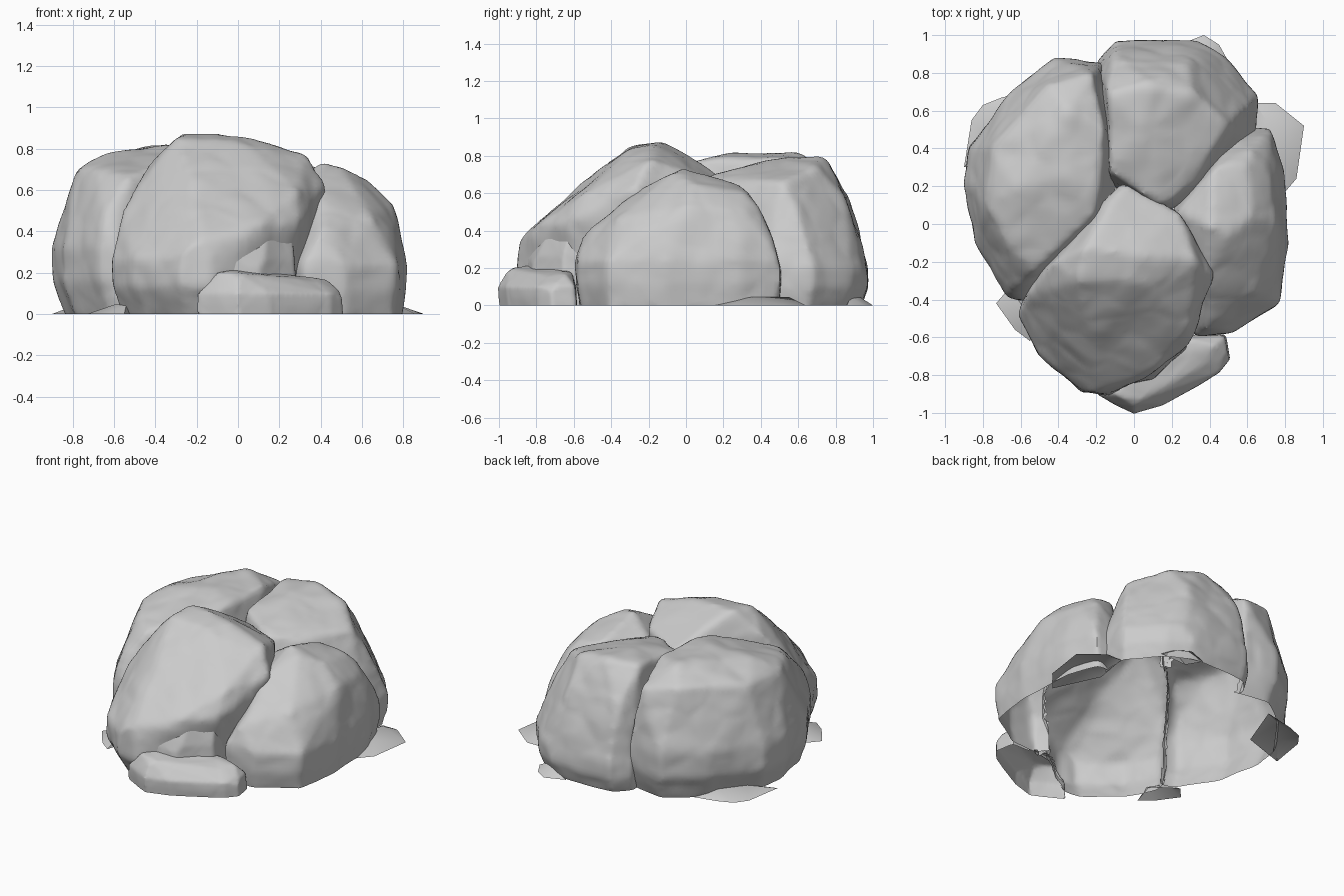
import bpy, bmesh, math, random
from mathutils import Vector, noise
from mathutils.bvhtree import BVHTree

cube = bpy.data.objects.get("Cube")
if cube:
    bpy.data.objects.remove(cube)

random.seed(4)

stone = bpy.data.materials.new("grey_stone")
stone.use_nodes = True
GREY = (.6, .6, .6, 1)
stone.diffuse_color = GREY
stone.node_tree.nodes["Principled BSDF"].inputs["Base Color"].default_value = GREY


def hull_mesh(points):
    """Convex block around the given points."""
    bm = bmesh.new()
    for p in points:
        bm.verts.new(p)
    res = bmesh.ops.convex_hull(bm, input=bm.verts[:])
    loose = [g for g in res["geom_interior"] if isinstance(g, bmesh.types.BMVert)]
    bmesh.ops.delete(bm, geom=loose, context="VERTS")
    return bm


def chisel(bm, cuts, depth):
    """Strike random flat facets off the corners of a block."""
    for _ in range(cuts):
        n = Vector([random.gauss(0, 1) for _ in range(3)]).normalized()
        n.z = abs(n.z)
        far = max(bm.verts, key=lambda v: v.co.dot(n)).co
        point = far - n * depth * random.uniform(.4, 1)
        geom = bm.verts[:] + bm.edges[:] + bm.faces[:]
        cut = bmesh.ops.bisect_plane(bm, geom=geom, plane_co=point, plane_no=n, clear_outer=True)
        rim = [e for e in cut["geom_cut"] if isinstance(e, bmesh.types.BMEdge)]
        bmesh.ops.contextual_create(bm, geom=rim)


def rock(name, outline, waist, crown, cuts=8, depth=.016, voxel=.024, rough=.012, foot=.95):
    """Boulder: a footprint that swells to its waist, closed by crown points."""
    points = [Vector(p) for p in crown]
    for p in outline:
        p = Vector(p).to_3d()
        points.append(p + Vector((0, 0, waist)))
        points.append(p + Vector((0, 0, waist * .5)))
        points.append(p * foot - Vector((0, 0, .03)))
    bm = hull_mesh(points)
    chisel(bm, cuts, depth)
    mesh = bpy.data.meshes.new(name)
    bm.to_mesh(mesh)
    bm.free()
    obj = bpy.data.objects.new(name, mesh)
    bpy.context.collection.objects.link(obj)

    # even surface with slightly worn edges
    remesh = obj.modifiers.new("even", "REMESH")
    remesh.mode = "VOXEL"
    remesh.voxel_size = voxel
    worn = obj.modifiers.new("worn", "SMOOTH")
    worn.factor = .5
    worn.iterations = 3
    graph = bpy.context.evaluated_depsgraph_get()
    worn_mesh = bpy.data.meshes.new_from_object(obj.evaluated_get(graph))
    obj.modifiers.clear()
    obj.data = worn_mesh

    # broad dents and small chips, then trim to the ground
    bm = bmesh.new()
    bm.from_mesh(worn_mesh)
    bm.normal_update()
    shift = Vector((len(name), waist * 9, 0))
    moves = []
    for v in bm.verts:
        p = v.co + shift
        bump = noise.noise(p * 4) + .15 * noise.noise(p * 11)
        chip = noise.voronoi(p * 5)[0]
        moves.append(v.normal * rough * (bump + .8 * (chip[1] - chip[0]) - .1))
    for v, m in zip(bm.verts, moves):
        v.co += m
    geom = bm.verts[:] + bm.edges[:] + bm.faces[:]
    bmesh.ops.bisect_plane(bm, geom=geom, plane_co=(0, 0, 0), plane_no=(0, 0, -1), clear_outer=True)
    bm.to_mesh(worn_mesh)
    bm.free()
    worn_mesh.materials.clear()
    worn_mesh.materials.append(stone)
    return obj


# four large boulders leaning together
front_boulder = rock("front_boulder", [
    (-.05, .2), (.22, .06), (.3, -.2), (.26, -.56), (.0, -.82), (-.14, -.9),
    (-.28, -.89), (-.5, -.7), (-.62, -.48), (-.56, -.28), (-.4, -.16)], .27, [
    (-.06, .22, .67), (.24, .06, .69), (-.26, -.12, .875), (.0, -.16, .86),
    (-.3, -.3, .85), (.02, -.3, .835), (.33, -.2, .78), (.43, -.27, .62),
    (-.43, -.2, .73), (-.57, -.38, .48), (.29, -.55, .59), (-.2, -.62, .61),
    (.08, -.81, .42), (.29, -.64, .44), (-.2, -.89, .37), (.37, -.42, .47)], foot=.9)

right_boulder = rock("right_boulder", [
    (-.16, .85), (-.42, .88), (-.66, .69), (-.87, .4), (-.9, .2), (-.84, -.1),
    (-.67, -.38), (-.58, -.41), (-.34, -.2), (-.07, .18), (-.1, .6)], .32, [
    (-.22, .8, .69), (-.45, .74, .73), (-.75, .4, .7), (-.78, .1, .71),
    (-.67, -.1, .7), (-.52, -.24, .66), (-.2, .05, .78), (-.15, .5, .79),
    (-.35, .25, .81), (-.35, .6, .815), (-.62, .2, .78), (-.85, .2, .5), (-.64, -.36, .48)], foot=.92)

back_boulder = rock("back_boulder", [
    (-.2, .86), (-.1, .97), (.33, .97), (.48, .88), (.66, .68), (.64, .44),
    (.4, .14), (.2, .02), (-.15, .18), (-.17, .5)], .2, [
    (-.14, .7, .785), (.1, .75, .79), (.32, .69, .75), (.5, .52, .66),
    (.3, .2, .67), (.15, .1, .68), (-.13, .28, .73), (.03, .5, .79),
    (-.1, .87, .6), (.28, .85, .57), (.57, .6, .48)])

left_boulder = rock("left_boulder", [
    (.72, .51), (.79, .3), (.82, -.1), (.77, -.42), (.52, -.58), (.32, -.59),
    (.18, -.3), (.15, .1), (.36, .3), (.6, .51)], .24, [
    (.4, -.02, .73), (.5, -.06, .71), (.63, .05, .65), (.75, .0, .53),
    (.38, -.25, .62), (.45, -.4, .5), (.65, -.36, .46), (.42, .3, .65),
    (.6, .36, .6), (.72, .3, .5), (.4, -.54, .4), (.78, .0, .38), (.24, .06, .62)], foot=.97)

# smaller broken blocks at the front
front_slab = rock("front_slab", [
    (-.2, -.9), (.0, -1.01), (.16, -.96), (.45, -.79), (.51, -.72), (.49, -.59),
    (.28, -.59), (-.05, -.75)], .1, [
    (-.1, -.9, .2), (.0, -.95, .2), (.38, -.74, .16), (.43, -.64, .17),
    (.28, -.61, .18), (-.02, -.78, .22)], cuts=4, depth=.015, voxel=.014, rough=.008, foot=.99)

lower_ledge = rock("lower_ledge", [
    (-.1, -.86), (.1, -.82), (.28, -.66), (.27, -.5), (-.1, -.5)], .26, [
    (-.06, -.82, .41), (.12, -.76, .41), (.26, -.62, .4), (.25, -.5, .4), (-.1, -.5, .42)],
    cuts=3, depth=.02, voxel=.014, rough=.01)

boulders = [front_boulder, right_boulder, back_boulder, left_boulder, front_slab, lower_ledge]


# thin flakes of stone lying around the base
def flake(name, outline, inner):
    bm = hull_mesh([(x, y, 0) for x, y in outline] + [(x, y, .045) for x, y in inner])
    low = [f for f in bm.faces if f.normal.z < -.9]
    bmesh.ops.delete(bm, geom=low, context="FACES")
    mesh = bpy.data.meshes.new(name)
    bm.to_mesh(mesh)
    bm.free()
    mesh.materials.append(stone)
    obj = bpy.data.objects.new(name, mesh)
    bpy.context.collection.objects.link(obj)
    return obj


flakes = [
    flake("front_right_flake", [(-.73, -.42), (-.66, -.34), (-.5, -.45), (-.55, -.62), (-.63, -.56)],
          [(-.6, -.42), (-.54, -.52)]),
    flake("back_right_flake", [(-.9, .3), (-.86, .55), (-.8, .63), (-.7, .67), (-.48, .72), (-.6, .4)],
          [(-.78, .45), (-.66, .6)]),
    flake("left_flake", [(.64, .64), (.75, .64), (.9, .52), (.86, .24), (.74, .1), (.6, .4)],
          [(.7, .55), (.77, .35)]),
    flake("back_flake", [(.24, .95), (.37, 1), (.45, .95), (.5, .86), (.3, .85)],
          [(.35, .93), (.42, .88)]),
]

# keep only the open outer shell: drop faces that no outside ray can reach
trees = []
for obj in boulders:
    bm = bmesh.new()
    bm.from_mesh(obj.data)
    trees.append(BVHTree.FromBMesh(bm))
    bm.free()
rays = [Vector((math.cos(a) * math.cos(t), math.sin(a) * math.cos(t), math.sin(t)))
        for t in (.03, .4, .8, 1.2) for a in [math.tau * i / 12 for i in range(12)]]


def is_seen(face):
    start = face.calc_center_median() + face.normal * .004
    for ray in rays:
        if ray.dot(face.normal) > .05 and not any(t.ray_cast(start, ray)[0] for t in trees):
            return True
    return False


for obj in boulders:
    bm = bmesh.new()
    bm.from_mesh(obj.data)
    bm.normal_update()
    seen = {v for f in bm.faces if is_seen(f) for v in f.verts}
    buried = [f for f in bm.faces if not any(v in seen for v in f.verts)]
    bmesh.ops.delete(bm, geom=buried, context="FACES")
    bm.to_mesh(obj.data)
    bm.free()

# smooth stone with crisp breaks
bpy.ops.object.select_all(action="DESELECT")
for obj in boulders + flakes:
    obj.select_set(True)
bpy.context.view_layer.objects.active = front_boulder
bpy.ops.object.shade_smooth_by_angle(angle=math.radians(35))
